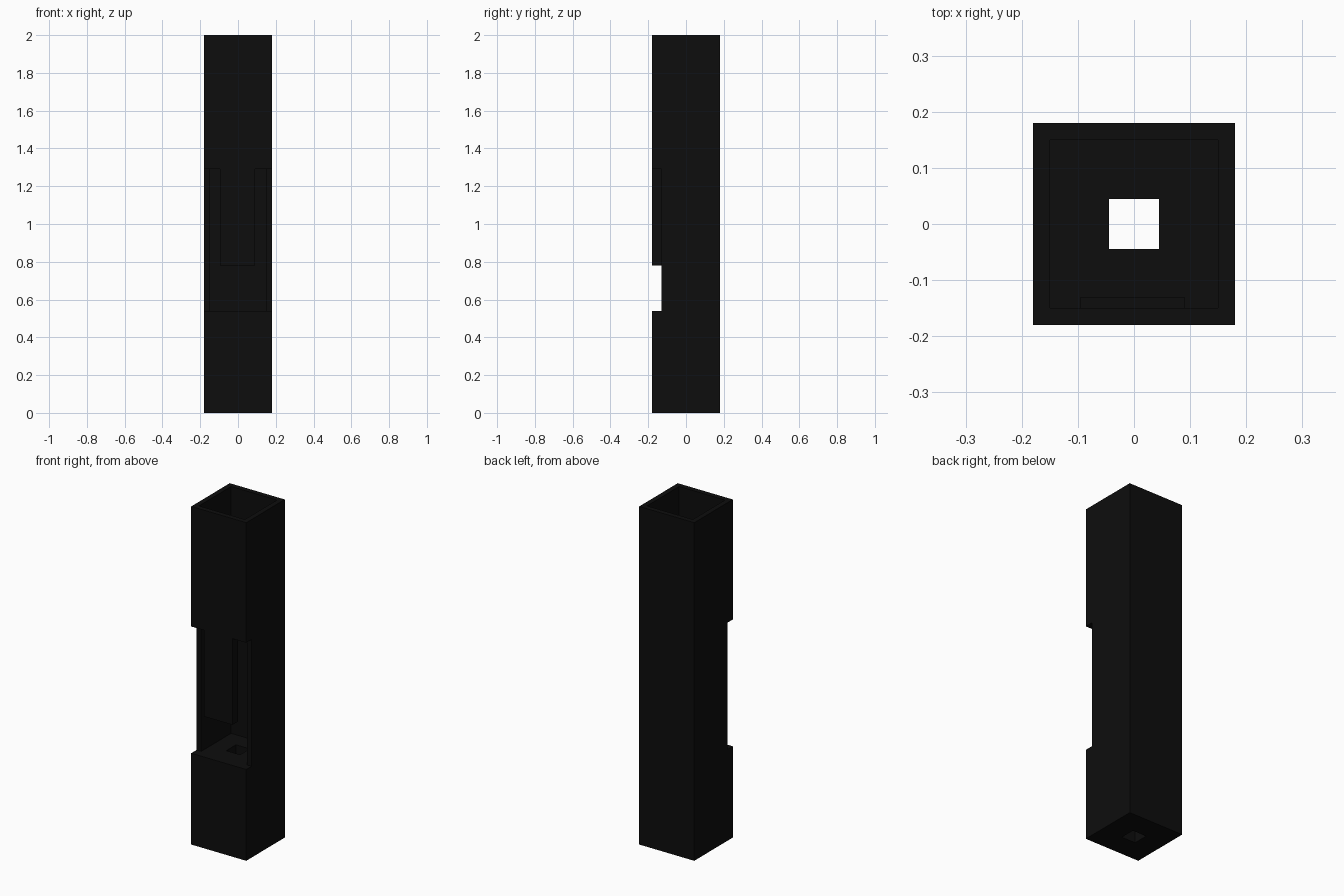
import bpy

cube = bpy.data.objects.get("Cube")
if cube:
    bpy.data.objects.remove(cube, do_unlink=True)

black = bpy.data.materials.new("near_black")
black.use_nodes = True
colour = (0.004, 0.004, 0.004, 1)
black.diffuse_color = colour
black.node_tree.nodes["Principled BSDF"].inputs["Base Color"].default_value = colour


def box(name, low, high):
    """Axis-aligned box between two corners."""
    bpy.ops.mesh.primitive_cube_add(size=1, location=[(a + b) / 2 for a, b in zip(low, high)])
    obj = bpy.context.object
    obj.name = name
    obj.scale = [b - a for a, b in zip(low, high)]
    bpy.ops.object.transform_apply(location=False, rotation=False, scale=True)
    obj.data.materials.append(black)
    return obj


def cut(target, low, high):
    """Subtract a box from the target."""
    cutter = box("cutter", low, high)
    cutter.hide_render = True
    mod = target.modifiers.new("cut", 'BOOLEAN')
    mod.operation = 'DIFFERENCE'
    mod.solver = 'EXACT'
    mod.object = cutter
    bpy.context.view_layer.objects.active = target
    bpy.ops.object.modifier_apply(modifier=mod.name)
    bpy.data.objects.remove(cutter, do_unlink=True)


HALF, INNER, BORE = 0.18, 0.15, 0.045
MOUTH_LOW, MOUTH_HIGH, MOUTH_BACK = 0.54, 1.29, -0.13

# Square tube standing on a solid base
tube = box("square_tube", (-HALF, -HALF, 0), (HALF, HALF, 2))
cut(tube, (-INNER, -INNER, MOUTH_LOW), (INNER, INNER, 2.1))

# Small square bore through the base
cut(tube, (-BORE, -BORE, -0.1), (BORE, BORE, 0.6))

# Full-width notch in the front wall
cut(tube, (-0.3, -0.3, MOUTH_LOW), (0.3, MOUTH_BACK, MOUTH_HIGH))

# Upright block hanging in the upper part of the notch
box("front_block", (-0.095, -HALF, 0.78), (0.09, MOUTH_BACK, MOUTH_HIGH))
